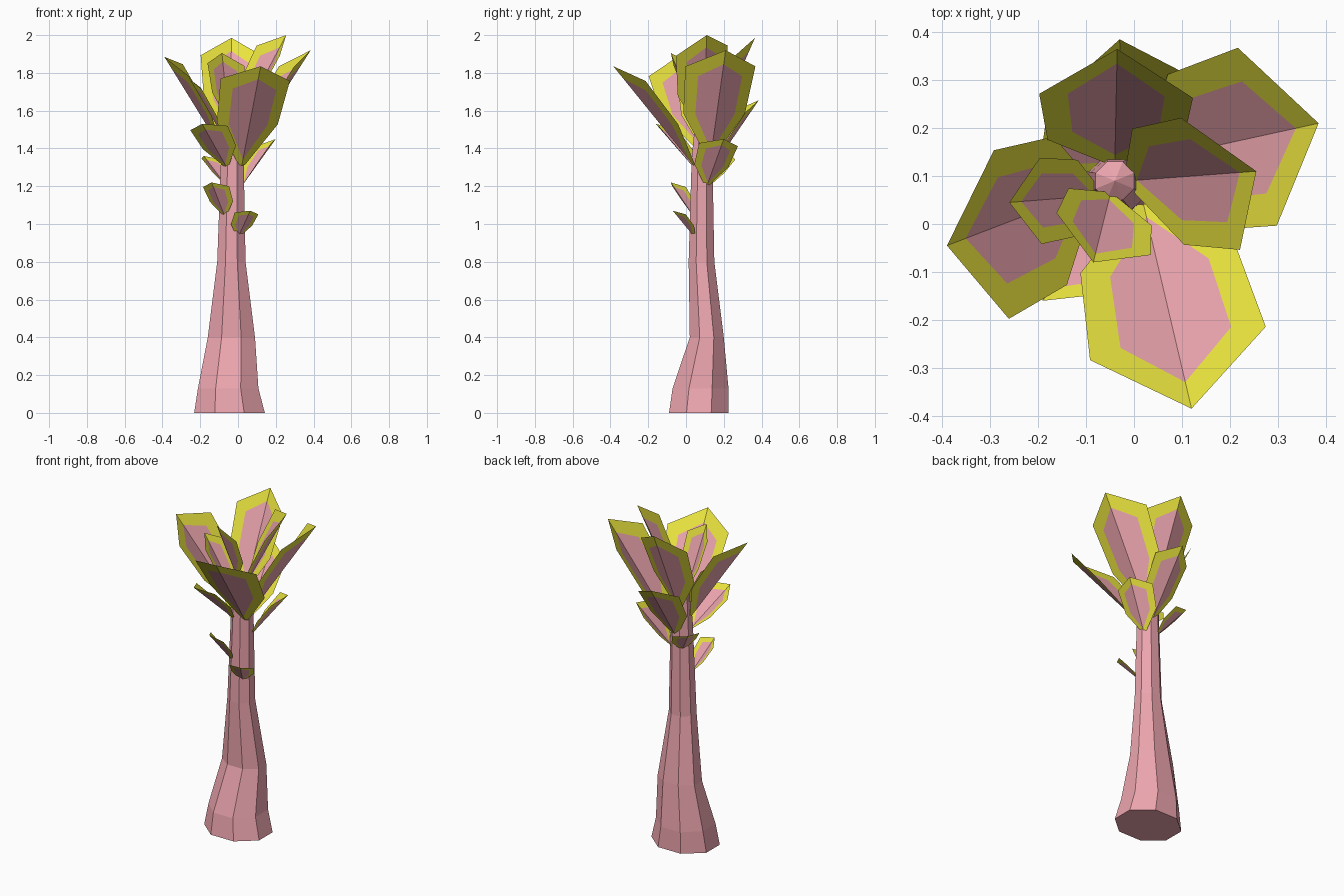
import bpy, math
from mathutils import Vector

if "Cube" in bpy.data.objects:
    bpy.data.objects.remove(bpy.data.objects["Cube"])


def material(name, color):
    m = bpy.data.materials.new(name)
    m.diffuse_color = (*color, 1)
    m.use_nodes = True
    m.node_tree.nodes["Principled BSDF"].inputs["Base Color"].default_value = m.diffuse_color
    return m


PINK = material("pink_flesh", (0.85, 0.38, 0.43))
YELLOW = material("yellow_rim", (0.84, 0.79, 0.05))


def make_object(name, verts, faces, mats, indices=None):
    me = bpy.data.meshes.new(name)
    me.from_pydata(verts, [], faces)
    for m in mats:
        me.materials.append(m)
    if indices:
        me.polygons.foreach_set("material_index", indices)
    me.update()
    ob = bpy.data.objects.new(name, me)
    bpy.context.collection.objects.link(ob)
    return ob


# Trunk: eight-sided rings (z, centre x, centre y, half width x, half width y)
RINGS = [(0, -.045, .068, .187, .158), (.13, -.052, .077, .16, .148),
         (.40, -.035, .11, .125, .09), (.80, -.035, .082, .075, .068),
         (1.35, -.03, .085, .06, .055), (1.55, -.04, .09, .04, .04)]
N = 8
verts, faces = [], []
for z, cx, cy, rx, ry in RINGS:
    for i in range(N):
        a = math.tau * (i + .5) / N
        verts.append((cx + rx * math.cos(a) / .924, cy + ry * math.sin(a) / .924, z))
for r in range(len(RINGS) - 1):
    for i in range(N):
        j = (i + 1) % N
        faces.append((r * N + i, r * N + j, (r + 1) * N + j, (r + 1) * N + i))
faces.append(tuple(reversed(range(N))))
top = (len(RINGS) - 1) * N
verts.append((-.04, .09, 1.58))
faces += [(top + i, top + (i + 1) % N, len(verts) - 1) for i in range(N)]
make_object("trunk", verts, faces, [PINK])

# Leaf half: (fraction along the midrib, fraction of half width)
HALF = [(0, .1), (.36, .88), (.79, 1), (.37, .56), (.72, .63)]
FOLD = .33


def leaf(name, base, tip, span):
    """Folded leaf: midrib from base to tip, span = vector between shoulders."""
    base, tip, span = Vector(base), Vector(tip), Vector(span)
    axis = tip - base
    d = axis.normalized()
    half = span.length / 2
    side = (span - d * span.dot(d)).normalized()
    up = d.cross(side)
    if up.z < 0:
        side, up = -side, -up
    # midrib: base, inner start, inner tip, tip
    vs = [base + axis * t for t in (0, .06, .87, 1)]
    fs, idx = [], []
    for s in (1, -1):
        o = len(vs)
        vs += [base + axis * t + (side * s + up * FOLD) * w * half for t, w in HALF]
        new = [(0, o, o + 1, o + 3, 1), (o + 1, o + 2, o + 4, o + 3),
               (o + 2, 3, 2, o + 4), (1, o + 3, o + 4, 2)]
        fs += [f if s < 0 else f[::-1] for f in new]
        idx += [1, 1, 1, 0]
    make_object(name, vs, fs, [PINK, YELLOW], idx)


# Crown leaves, then smaller leaves down the trunk
LEAVES = [
    ((.02, .04, 1.31), (.12, -.385, 1.835), (.365, .075, -.02)),
    ((.02, .13, 1.35), (.385, .21, 1.92), (.10, -.365, .03)),
    ((-.01, .09, 1.50), (.255, .11, 2.0), (.125, -.275, -.05)),
    ((-.04, .13, 1.45), (-.035, .365, 1.985), (.32, 0, .02)),
    ((-.09, .07, 1.40), (-.39, -.045, 1.885), (.035, -.35, -.07)),
    ((-.07, .06, 1.45), (-.26, .045, 1.77), (0, -.18, 0)),
    ((-.05, .06, 1.55), (-.085, -.08, 1.905), (.19, -.10, .02)),
    ((-.02, .13, 1.28), (-.03, .385, 1.655), (.25, .06, .02)),
    ((-.06, .04, 1.30), (-.19, -.16, 1.53), (.20, -.10, .02)),
    ((.02, .11, 1.20), (.20, .20, 1.45), (-.09, .20, -.03)),
    ((-.06, .12, 1.20), (-.18, .24, 1.36), (.10, .12, 0)),
    ((-.07, .04, 1.04), (-.14, -.08, 1.22), (.14, -.07, 0)),
    ((0, .045, .93), (.065, -.07, 1.07), (.13, .05, 0)),
]
for k, args in enumerate(LEAVES):
    leaf(f"{'crown' if k < 7 else 'trunk'}_leaf_{k + 1}", *args)
